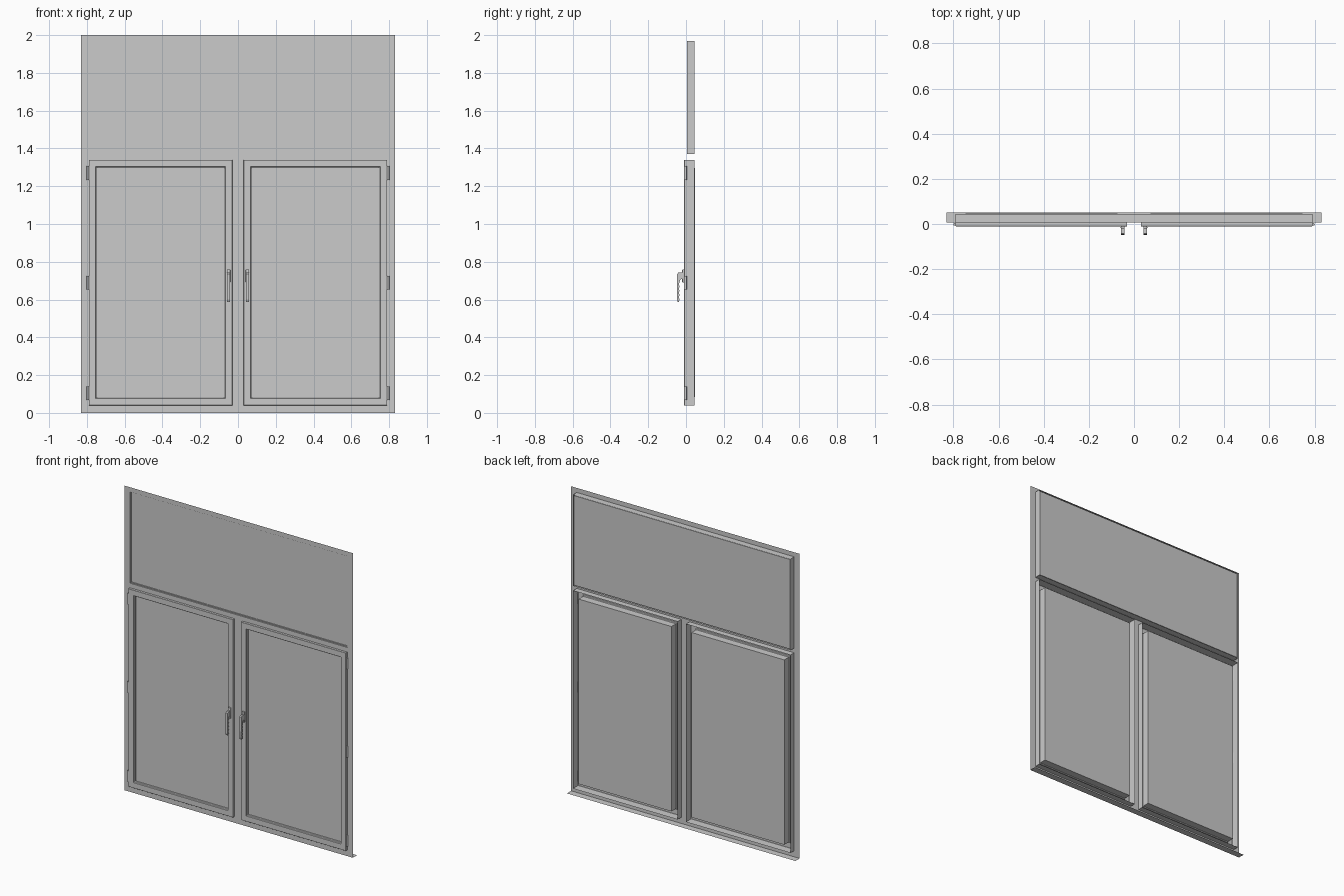
import bpy, bmesh, math

if "Cube" in bpy.data.objects:
    bpy.data.objects.remove(bpy.data.objects["Cube"])


def finish(name, bm, smooth=False):
    bmesh.ops.remove_doubles(bm, verts=bm.verts, dist=1e-5)
    bmesh.ops.recalc_face_normals(bm, faces=bm.faces)
    me = bpy.data.meshes.new(name)
    bm.to_mesh(me)
    bm.free()
    ob = bpy.data.objects.new(name, me)
    bpy.context.collection.objects.link(ob)
    if smooth:
        bpy.context.view_layer.objects.active = ob
        ob.select_set(True)
        bpy.ops.object.shade_smooth_by_angle(angle=math.radians(35))
        ob.select_set(False)
    return ob


def rect_sweep(name, x0, x1, z0, z1, profile):
    """Sweep a profile of (inset, y) points round a rectangle with mitred corners."""
    bm = bmesh.new()
    loops = []
    for d, y in profile:
        loops.append([bm.verts.new(p) for p in (
            (x0 + d, y, z0 + d), (x1 - d, y, z0 + d),
            (x1 - d, y, z1 - d), (x0 + d, y, z1 - d))])
    for a, b in zip(loops, loops[1:]):
        for i in range(4):
            j = (i + 1) % 4
            bm.faces.new((a[i], a[j], b[j], b[i]))
    return finish(name, bm)


def box(name, x0, x1, y0, y1, z0, z1, bevel=0):
    bm = bmesh.new()
    bmesh.ops.create_cube(bm, size=1)
    for v in bm.verts:
        v.co = ((x0 + x1) / 2 + v.co.x * (x1 - x0),
                (y0 + y1) / 2 + v.co.y * (y1 - y0),
                (z0 + z1) / 2 + v.co.z * (z1 - z0))
    if bevel:
        bmesh.ops.bevel(bm, geom=bm.edges[:], offset=bevel, segments=2,
                        affect='EDGES', profile=0.5)
    return finish(name, bm, bool(bevel))


FRONT, BACK = 0.006, 0.044

# Fixed frame: open-backed front plate around three openings, plus the bottom flange
bm = bmesh.new()
xs = [-0.83, -0.79, -0.03, 0.03, 0.79, 0.83]
zs = [0, 0.04, 1.34, 1.37, 1.97, 2.0]
for i in range(5):
    for k in range(5):
        if (k == 1 and i in (1, 3)) or (k == 3 and i in (1, 2, 3)):
            continue
        bm.faces.new([bm.verts.new((x, FRONT, z)) for x, z in (
            (xs[i], zs[k]), (xs[i + 1], zs[k]),
            (xs[i + 1], zs[k + 1]), (xs[i], zs[k + 1]))])
bm.faces.new([bm.verts.new(p) for p in (
    (-0.83, FRONT, 0), (0.83, FRONT, 0), (0.83, 0.05, 0), (-0.83, 0.05, 0))])
finish("frame", bm)

# Top light: lining, bead and pane
rect_sweep("transom_lining", -0.79, 0.79, 1.37, 1.97,
           [(0, BACK), (0, FRONT), (0, 0.014), (0.006, 0.014)][:2])
rect_sweep("transom_bead", -0.79, 0.79, 1.37, 1.97, [(0, 0.012), (0.006, 0.012), (0.006, 0.016)])
box("transom_pane", -0.784, 0.784, 0.016, 0.041, 1.376, 1.964)

# Grooved lever outline seen from the side (y, z)
lever = [(-0.012, 0.742), (-0.041, 0.742), (-0.047, 0.735), (-0.048, 0.60), (-0.044, 0.588),
         (-0.038, 0.588), (-0.034, 0.60)]
for n in range(4):
    z = 0.612 + n * 0.023
    lever += [(-0.038, z), (-0.034, z + 0.012)]
lever += [(-0.030, 0.706), (-0.012, 0.712)]

for side, s in (("left", -1), ("right", 1)):
    def span(a, b):
        return (a, b) if s > 0 else (-b, -a)

    # Opening sash with stepped bead, standing proud of the frame
    rect_sweep(side + "_sash", *span(0.03, 0.79), 0.04, 1.34,
               [(0, BACK), (0, -0.009), (0.001, -0.01), (0.036, -0.01), (0.038, -0.003),
                (0.043, 0.0), (0.043, 0.046)])
    box(side + "_sash_pane", *span(0.073, 0.747), 0.006, 0.047, 0.083, 1.297)

    # Handle: rounded base plate and grooved lever
    box(side + "_handle_base", *span(0.041, 0.059), -0.020, -0.010, 0.69, 0.76, 0.003)
    bm = bmesh.new()
    x0, x1 = span(0.043, 0.057)
    face = bm.faces.new([bm.verts.new((x0, y, z)) for y, z in lever])
    new = bmesh.ops.extrude_face_region(bm, geom=[face])["geom"]
    bmesh.ops.translate(bm, vec=(x1 - x0, 0, 0),
                        verts=[g for g in new if isinstance(g, bmesh.types.BMVert)])
    finish(side + "_handle_lever", bm)

    # Three hinges on the outer stile
    for n, z in enumerate((0.105, 0.69, 1.27)):
        bm = bmesh.new()
        bmesh.ops.create_cone(bm, cap_ends=True, segments=12, radius1=0.006,
                              radius2=0.006, depth=0.072)
        bmesh.ops.translate(bm, verts=bm.verts, vec=(s * 0.795, -0.002, z))
        finish(f"{side}_hinge_{n + 1}", bm, True)
